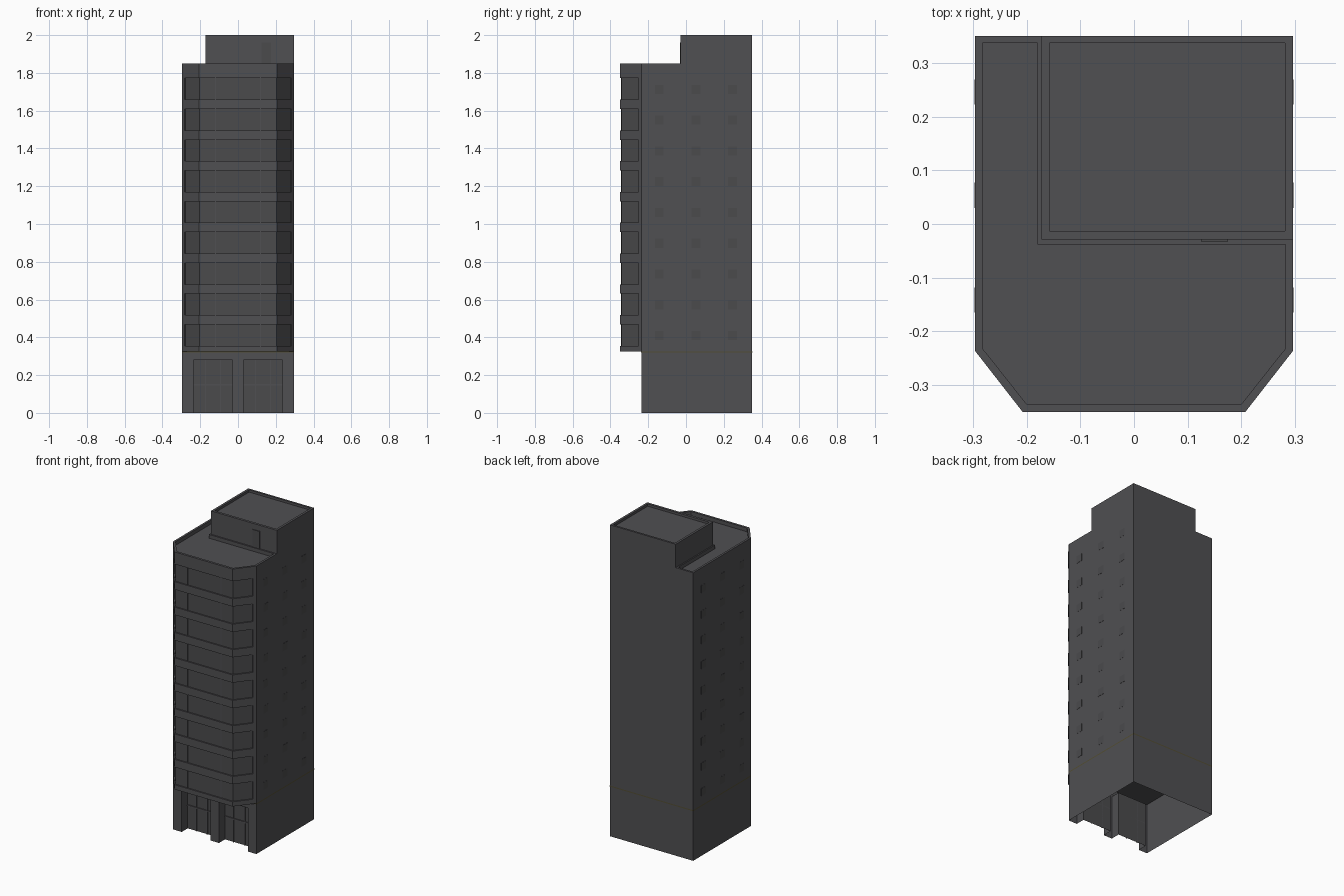
import bpy, bmesh

if "Cube" in bpy.data.objects:
    bpy.data.objects.remove(bpy.data.objects["Cube"])


def material(name, rgb):
    m = bpy.data.materials.new(name)
    m.diffuse_color = (*rgb, 1)
    m.use_nodes = True
    m.node_tree.nodes["Principled BSDF"].inputs["Base Color"].default_value = m.diffuse_color
    return m


WALL = material("dark grey wall", (0.080, 0.079, 0.085))
GLASS = material("dark window grey", (0.070, 0.070, 0.073))
TRIM = material("olive trim", (0.085, 0.075, 0.035))

W, D = 0.296, 0.35          # half width, half depth
CY, CX = -0.236, 0.207      # chamfer start y, half width of the front face
Z_BASE, Z_ROOF = 0.325, 1.85
FLOORS = [(0.355 + i * 0.163, 0.468 + i * 0.163) for i in range(9)]


def finish(name, bm, mats):
    bmesh.ops.remove_doubles(bm, verts=bm.verts[:], dist=1e-5)
    bmesh.ops.dissolve_degenerate(bm, dist=1e-5, edges=bm.edges[:])
    bmesh.ops.recalc_face_normals(bm, faces=bm.faces[:])
    me = bpy.data.meshes.new(name)
    bm.to_mesh(me)
    bm.free()
    for m in mats:
        me.materials.append(m)
    ob = bpy.data.objects.new(name, me)
    bpy.context.collection.objects.link(ob)
    return ob


def loft(name, rings, mats, cap_start=False, cap_end=False, rule=None):
    """Skin a stack of (plan, z) rings; rule(ring, edge) gives the material."""
    bm = bmesh.new()
    vs = [[bm.verts.new((x, y, z)) for x, y in plan] for plan, z in rings]
    n = len(vs[0])
    for r in range(len(vs) - 1):
        for k in range(n):
            j = (k + 1) % n
            f = bm.faces.new((vs[r][k], vs[r][j], vs[r + 1][j], vs[r + 1][k]))
            if rule:
                f.material_index = rule(r, k)
    if cap_start:
        bm.faces.new(vs[0][::-1])
    if cap_end:
        bm.faces.new(vs[-1])
    return finish(name, bm, mats)


def boxes(name, items, mat):
    """Several boxes (x0, x1, y0, y1, z0, z1) in one object."""
    bm = bmesh.new()
    for x0, x1, y0, y1, z0, z1 in items:
        vs = bmesh.ops.create_cube(bm, size=1)["verts"]
        for v in vs:
            v.co = (x1 if v.co.x > 0 else x0, y1 if v.co.y > 0 else y0,
                    z1 if v.co.z > 0 else z0)
    return finish(name, bm, [mat])


def mirrored(half):
    """Complete a left-hand plan outline with its mirror image."""
    return half + [(-x, y) for x, y in reversed(half)]


def rect(x0, x1, y0, y1):
    return [(x0, y1), (x0, y0), (x1, y0), (x1, y1)]


# Tower shaft: ribbon windows recessed around the chamfered front
pier = (-0.283, -0.2526)
full = mirrored([(-W, D), (-W, CY), pier, pier, (-CX, -D)])
recess = mirrored([(-W, D), (-W, CY), pier, (-0.277, -0.248), (-0.2035, -0.342)])
lip = (-0.270, -0.2464)
inner = mirrored([(-0.282, 0.337), (-0.282, -0.232), lip, lip, (-0.2, -0.335)])
rings = [(full, Z_BASE)]
for a, b in FLOORS:
    rings += [(full, a), (recess, a), (recess, b), (full, b)]
rings += [(full, Z_ROOF), (inner, Z_ROOF), (inner, 1.826)]
window_rings = {2 + 4 * i for i in range(9)}
loft("tower", rings, [WALL, GLASS], True, True,
     lambda r, k: int(r in window_rings and 3 <= k <= 5))

# Thin mullions on the front windows
boxes("window_mullions", [(s * 0.12 - 0.003, s * 0.12 + 0.003, -0.344, -0.341, a, b)
                          for a, b in FLOORS for s in (-1, 1)], WALL)

# Small flush windows on both side walls
boxes("side_windows", [(s * W - 0.001, s * W + 0.001, y, y + 0.047, a + 0.03, a + 0.078)
                       for a, b in FLOORS for s in (-1, 1)
                       for y in (-0.165, 0.03, 0.222)], GLASS)

# Ground floor: open underneath, with two shop recesses between pillars
SHOP_Y, SHOP_Z = -0.175, 0.28
notched = mirrored([(-W, D), (-W, CY), (-0.235, CY), (-0.235, SHOP_Y),
                    (-0.03, SHOP_Y), (-0.03, CY)])
plain = mirrored([(-W, D), (-W, CY), (-0.235, CY), (-0.235, CY),
                  (-0.03, CY), (-0.03, CY)])
loft("ground_floor", [(notched, 0), (notched, SHOP_Z), (plain, SHOP_Z), (plain, Z_BASE)],
     [WALL, GLASS], rule=lambda r, k: int(r == 0 and k in (3, 7)))

# Shop front bars
bars = []
for s in (-1, 1):
    c = s * 0.1325
    bars.append((c - 0.1025, c + 0.1025, SHOP_Y - 0.006, SHOP_Y, 0.145, 0.153))
    bars += [(c + d - 0.003, c + d + 0.003, SHOP_Y - 0.006, SHOP_Y, 0, SHOP_Z)
             for d in (-0.04, 0.04)]
boxes("shop_front_bars", bars, WALL)

# Olive band above the ground floor
band = rect(-W - 0.001, W + 0.001, CY - 0.001, D + 0.001)
loft("olive_band", [(band, 0.319), (band, 0.326)], [TRIM])

# Roof housing with its kerb, parapet and door
boxes("roof_kerb", [(-0.18, 0.29, -0.038, 0.345, 1.82, Z_ROOF)], WALL)
outer = rect(-0.172, W, -0.029, D)
well = rect(-0.157, 0.281, -0.013, 0.337)
loft("roof_housing", [(outer, Z_ROOF), (outer, 2.0), (well, 2.0), (well, 1.985)],
     [WALL], cap_end=True)
boxes("roof_door", [(0.125, 0.175, -0.033, -0.028, Z_ROOF, 1.962)], GLASS)
